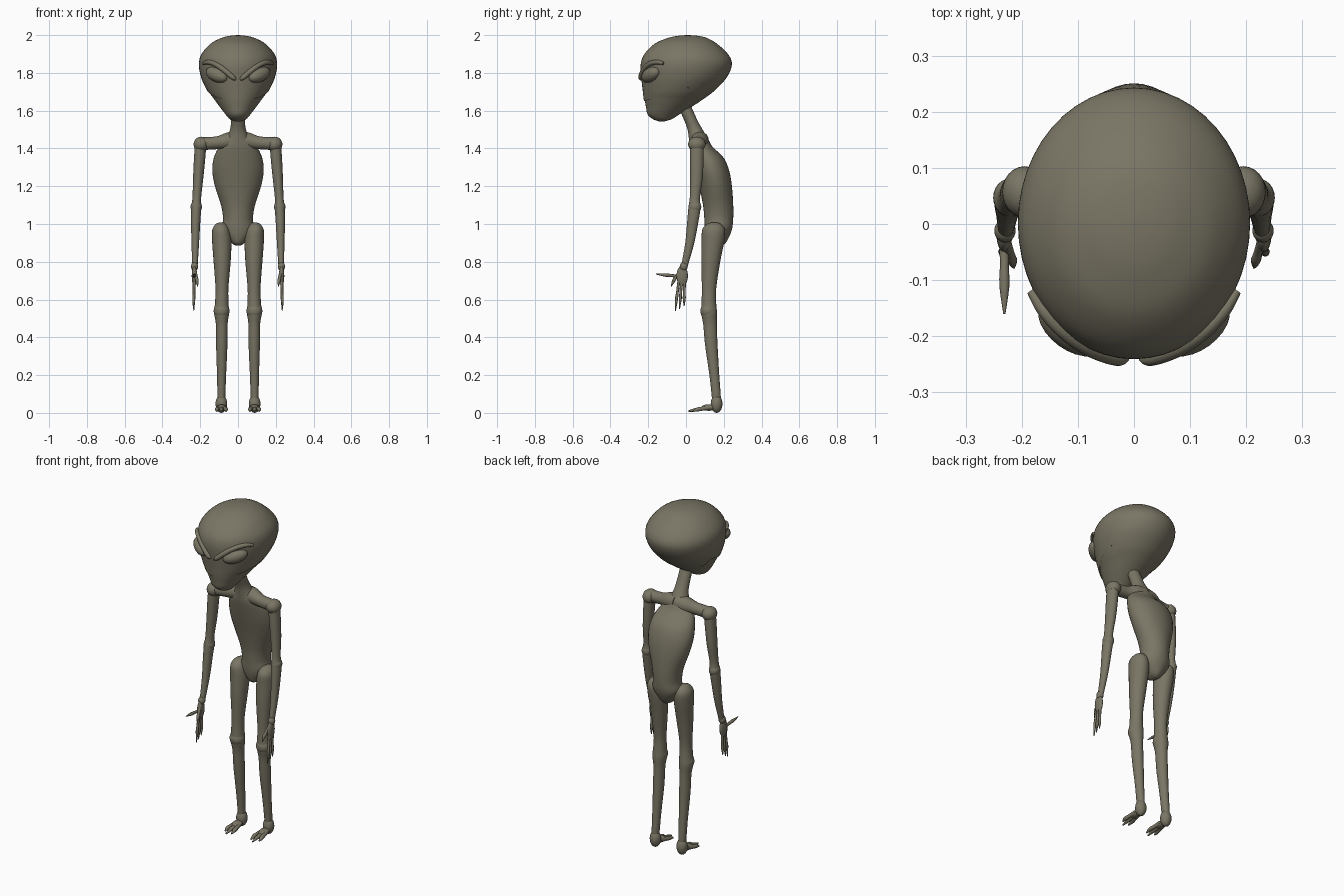
import bpy, bmesh, math
from mathutils import Vector, Matrix

if "Cube" in bpy.data.objects:
    bpy.data.objects.remove(bpy.data.objects["Cube"])

skin = bpy.data.materials.new("olive_grey_skin")
skin.diffuse_color = (0.195, 0.18, 0.13, 1)
skin.use_nodes = True
skin.node_tree.nodes["Principled BSDF"].inputs["Base Color"].default_value = skin.diffuse_color


def finish(bm, name, angle=50):
    bmesh.ops.recalc_face_normals(bm, faces=bm.faces)
    me = bpy.data.meshes.new(name)
    bm.to_mesh(me)
    bm.free()
    me.materials.append(skin)
    ob = bpy.data.objects.new(name, me)
    bpy.context.collection.objects.link(ob)
    bpy.ops.object.select_all(action='DESELECT')
    ob.select_set(True)
    bpy.context.view_layer.objects.active = ob
    bpy.ops.object.shade_smooth_by_angle(angle=math.radians(angle))
    return ob


def smooth_rows(rows, n):
    """Catmull-Rom resampling of rows of numbers."""
    rows = [Vector(r) for r in rows]
    out = []
    for i in range(len(rows) - 1):
        a, b, c, d = (rows[max(i - 1, 0)], rows[i], rows[i + 1],
                      rows[min(i + 2, len(rows) - 1)])
        for k in range(n):
            t = k / n
            out.append(0.5 * (2 * b + (c - a) * t + (2 * a - 5 * b + 4 * c - d) * t * t
                              + (3 * b - a - 3 * c + d) * t ** 3))
    return out + [rows[-1]]


def loft(rows, n=4, seg=24, upright=True):
    """Rows are x, y, z, radius a, radius b; rings are level or square to the path."""
    rows = smooth_rows(rows, n)
    bm = bmesh.new()
    rings = []
    for i, r in enumerate(rows):
        c = Vector(r[:3])
        u, v = Vector((1, 0, 0)), Vector((0, 1, 0))
        if not upright:
            d = (Vector(rows[min(i + 1, len(rows) - 1)][:3])
                 - Vector(rows[max(i - 1, 0)][:3])).normalized()
            ref = Vector((0, 0, 1)) if abs(d.z) < 0.8 else Vector((1, 0, 0))
            u = d.cross(ref).normalized()
            v = d.cross(u)
        ra, rb = max(r[3], 0.001), max(r[4], 0.001)
        rings.append([bm.verts.new(c + u * ra * math.cos(2 * math.pi * k / seg)
                                   + v * rb * math.sin(2 * math.pi * k / seg))
                      for k in range(seg)])
    for p, q in zip(rings, rings[1:]):
        for k in range(seg):
            j = (k + 1) % seg
            bm.faces.new((p[k], p[j], q[j], q[k]))
    bm.faces.new(rings[0])
    bm.faces.new(rings[-1])
    return bm


def profile(rows):
    """Rows z, half width, front y, back y -> loft rows."""
    return [(0, (f + b) / 2, z, w, (b - f) / 2) for z, w, f, b in rows]


def tube(name, pts, n=4, seg=10):
    return finish(loft([(*p, p[-1]) for p in pts], n, seg, False), name)


def ball(name, loc, radii, rot=None):
    bm = bmesh.new()
    bmesh.ops.create_uvsphere(bm, u_segments=24, v_segments=14, radius=1)
    m = Matrix.Translation(loc) @ (rot or Matrix()) @ Matrix.Diagonal((*radii, 1))
    bmesh.ops.transform(bm, matrix=m, verts=bm.verts)
    return finish(bm, name)


# Head: one egg-shaped form, split along a slanted mouth line into skull and jaw
head = [(1.542, .015, -.145, -.12), (1.555, .045, -.18, -.075), (1.58, .068, -.208, -.035),
        (1.62, .10, -.217, .03), (1.66, .13, -.224, .09), (1.705, .163, -.229, .15),
        (1.775, .195, -.237, .215), (1.845, .207, -.24, .243), (1.90, .193, -.22, .222),
        (1.955, .144, -.165, .163), (1.985, .088, -.095, .11), (1.996, .045, -.045, .065),
        (2.0, .003, .005, .015)]
BACK = .012


def mouth_z(y):
    return 1.648 + .31 * (y + .23)


def slice_at(bm, co, no):
    bmesh.ops.bisect_plane(bm, geom=bm.verts[:] + bm.edges[:] + bm.faces[:],
                           plane_co=co, plane_no=no)


def split_head(bm, lift):
    slice_at(bm, (0, -.23, mouth_z(-.23) + lift), (0, -.31, 1))
    slice_at(bm, (0, BACK, 0), (0, 1, 0))
    low = []
    for f in bm.faces:
        c = f.calc_center_median()
        if c.y < BACK and c.z < mouth_z(c.y) + lift:
            low.append(f)
    return low


bm = loft(profile(head), 5, 48)
bmesh.ops.delete(bm, geom=split_head(bm, 0), context='FACES')
finish(bm, "skull", 60)

bm = loft(profile([(z, w * .965, f + .005, b) for z, w, f, b in head]), 5, 48)
low = set(split_head(bm, .008))
bmesh.ops.delete(bm, geom=[f for f in bm.faces if f not in low], context='FACES')
bmesh.ops.holes_fill(bm, edges=[e for e in bm.edges if e.is_boundary], sides=0)
finish(bm, "jaw", 45)

# Torso and neck
finish(loft(profile([
    (.885, .01, .14, .19), (.9, .035, .118, .21), (.94, .068, .105, .232),
    (.98, .085, .1, .245), (1.03, .079, .097, .25), (1.1, .09, .09, .25),
    (1.2, .122, .07, .243), (1.28, .136, .05, .229), (1.35, .128, .033, .2),
    (1.41, .1, .02, .14), (1.455, .062, .015, .115), (1.5, .042, .008, .088),
    (1.55, .037, -.01, .06), (1.64, .035, -.05, .02)]), 4, 32), "torso_and_neck")

for s, side in ((-1, "left"), (1, "right")):
    # Eye, lower lid and brow
    a = Vector((.79 * s, .58, .33)).normalized()
    nrm = Vector((.6 * s, -.8, 0))
    up = nrm.cross(a).normalized()
    rot = Matrix((a, a.cross(up), up)).transposed().to_4x4()
    ball(side + "_eye", (.112 * s, -.186, 1.79), (.07, .038, .038), rot)
    tube(side + "_brow", [(.012 * s, -.238, 1.765, .006), (.03 * s, -.24, 1.778, .013),
                          (.08 * s, -.222, 1.82, .014), (.125 * s, -.192, 1.848, .013),
                          (.16 * s, -.155, 1.857, .012), (.183 * s, -.12, 1.85, .008)], 5, 12)

    # Shoulder and arm
    tube(side + "_shoulder", [(0, .075, 1.445, .045), (.05 * s, .07, 1.44, .045),
                              (.11 * s, .06, 1.43, .034), (.19 * s, .055, 1.425, .034)], 4, 20)
    ball(side + "_shoulder_joint", (.195 * s, .057, 1.422), (.04, .046, .04))
    finish(loft([(.197 * s, .057, 1.43, .03, .036), (.203 * s, .057, 1.35, .03, .036),
                 (.211 * s, .055, 1.24, .027, .033), (.218 * s, .047, 1.14, .023, .027),
                 (.221 * s, .045, 1.09, .027, .032), (.224 * s, .037, 1.02, .025, .03),
                 (.226 * s, .02, .9, .02, .024), (.228 * s, -.005, .79, .015, .018),
                 (.228 * s, -.008, .77, .013, .016)]), side + "_arm")
    ball(side + "_elbow", (.221 * s, .047, 1.09), (.03, .034, .035))

    # Hand with slender fingers; one hand points a finger forward
    ball(side + "_wrist", (.23 * s, -.012, .775), (.019, .021, .024))
    ball(side + "_palm", (.231 * s, -.02, .725), (.014, .03, .055))
    for i, (x, y, z) in enumerate([(.234, -.056, .54), (.236, -.034, .55), (.235, -.01, .565)]):
        y0 = -.036 + .014 * i
        tube(f"{side}_finger_{i + 1}",
             [(.232 * s, y0, .71, .008), (.233 * s, (y0 + y) / 2, .635, .007),
              (.234 * s, y * .7 + y0 * .3, .605, .008), (x * s, y, z, .002)], 3, 8)
    if s < 0:
        tube("left_pointing_finger", [(-.231, -.03, .722, .009), (-.231, -.075, .727, .008),
                                      (-.231, -.11, .73, .009), (-.231, -.16, .735, .002)], 3, 8)
    tube(side + "_thumb", [(.228 * s, -.03, .755, .009), (.221 * s, -.052, .72, .008),
                           (.217 * s, -.065, .7, .009), (.214 * s, -.078, .67, .002)], 3, 8)

    # Leg, from rounded hip to ankle
    finish(loft([(.09 * s, .15, 1.008, .008, .012), (.09 * s, .148, 1.0, .027, .036),
                 (.09 * s, .146, .97, .046, .06), (.086 * s, .143, .91, .051, .06),
                 (.084 * s, .131, .8, .045, .05), (.085 * s, .122, .66, .034, .038),
                 (.086 * s, .121, .58, .036, .039), (.087 * s, .122, .53, .04, .042),
                 (.086 * s, .127, .47, .031, .036), (.086 * s, .134, .36, .03, .033),
                 (.087 * s, .15, .2, .024, .026), (.088 * s, .16, .09, .021, .024),
                 (.088 * s, .16, .06, .02, .022)]), side + "_leg")
    ball(side + "_knee", (.087 * s, .118, .54), (.042, .042, .045))

    # Foot: heel, instep and fanned toes
    ball(side + "_heel", (.088 * s, .162, .048), (.031, .031, .048))
    ball(side + "_instep", (.088 * s, .12, .028), (.024, .04, .017))
    for i, (dx, y) in enumerate([(-.024, .03), (0, .012), (.024, .04)]):
        x = .088 + dx
        tube(f"{side}_toe_{i + 1}",
             [((.088 + dx * .5) * s, .13, .03, .013), ((.088 + dx * .8) * s, .09, .023, .011),
              (x * s, .06, .018, .011), (x * s, y, .009, .004)], 3, 10)
